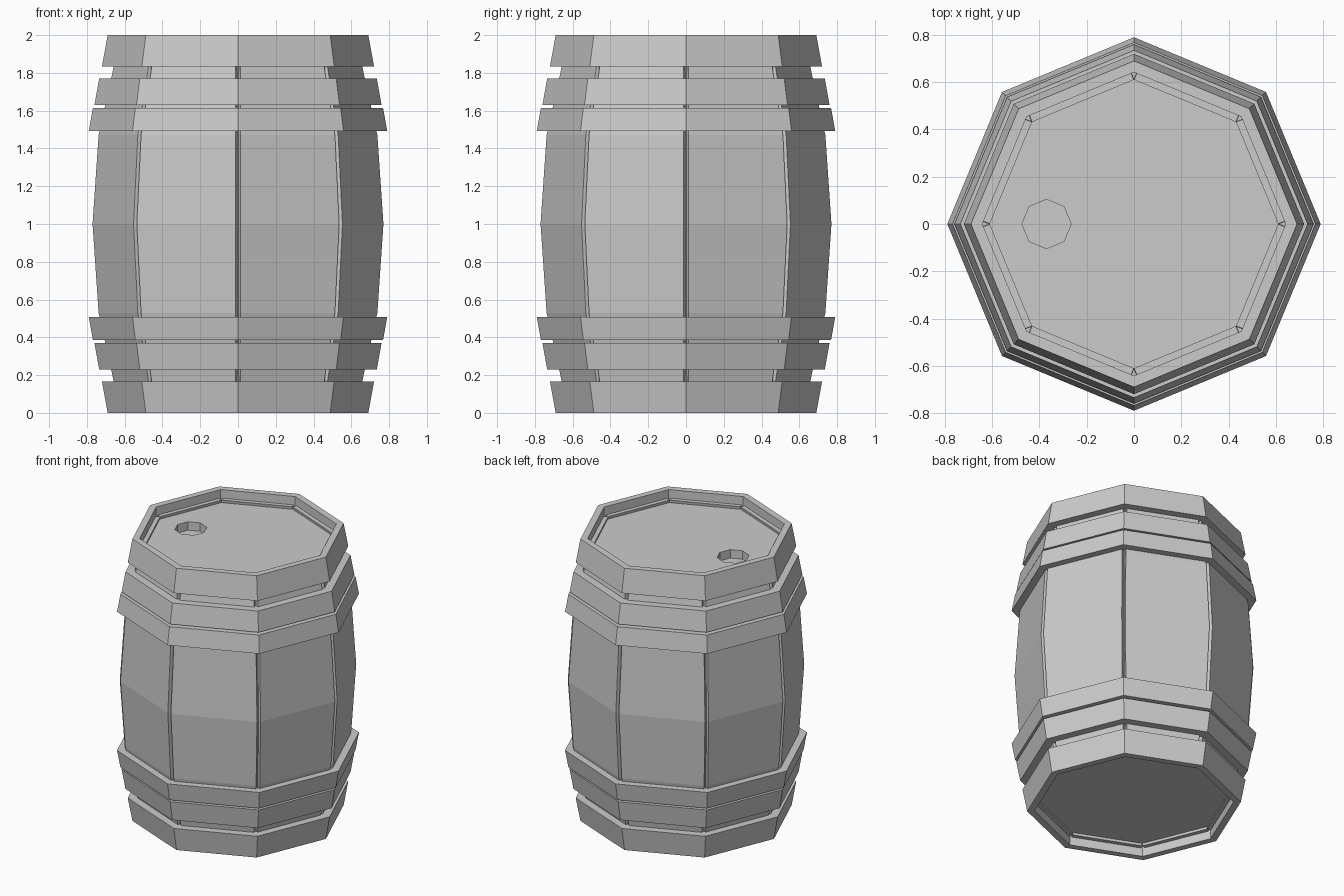
import bpy, bmesh
from math import cos, sin, pi
from mathutils import Vector

if "Cube" in bpy.data.objects:
    bpy.data.objects.remove(bpy.data.objects["Cube"])

SIDES = 8
# half profile of the barrel bulge: (corner radius, z)
LOWER = [(0.643, 0.06), (0.67, 0.2), (0.743, 0.53), (0.775, 1.0)]
BULGE = LOWER + [(r, 2 - z) for r, z in reversed(LOWER[:-1])]


def corner(r, i, z):
    a = 2 * pi * i / SIDES
    return Vector((r * cos(a), r * sin(a), z))


def finish(bm, name):
    bmesh.ops.recalc_face_normals(bm, faces=bm.faces)
    mesh = bpy.data.meshes.new(name)
    bm.to_mesh(mesh)
    bm.free()
    ob = bpy.data.objects.new(name, mesh)
    bpy.context.collection.objects.link(ob)
    return ob


def lathe(name, profile, ring=False):
    """Sweep a profile round z; ring closes it on itself, else cap both ends."""
    bm = bmesh.new()
    rows = [[bm.verts.new(corner(r, i, z)) for i in range(SIDES)] for r, z in profile]
    pairs = list(zip(rows, rows[1:]))
    if ring:
        pairs.append((rows[-1], rows[0]))
    else:
        bm.faces.new(rows[0])
        bm.faces.new(rows[-1])
    for a, b in pairs:
        for i in range(SIDES):
            j = (i + 1) % SIDES
            bm.faces.new((a[i], a[j], b[j], b[i]))
    return finish(bm, name)


# core with recessed heads: the floor of the grooves between staves
core_profile = [(0.655, 0.08)] + [(r - 0.025, z) for r, z in BULGE[1:-1]] + [(0.655, 1.92)]
core = lathe("barrel_core", core_profile)

# bung hole sunk into the top head
cutter = lathe("bung_hole_cutter", [(0.104, 1.86), (0.104, 2.1)])
cutter.location = (-0.37, 0, 0)
cutter.hide_render = True
cutter.hide_viewport = True
cut = core.modifiers.new("bung_hole", 'BOOLEAN')
cut.operation = 'DIFFERENCE'
cut.solver = 'EXACT'
cut.object = cutter

# staves: one bulging plank per side, narrow gap at each corner
for i in range(SIDES):
    bm = bmesh.new()
    rows = []
    for r, z in BULGE:
        a, b = corner(r, i, z), corner(r, i + 1, z)
        gap = (b - a).normalized() * 0.013
        inward = -((a + b) / 2 - Vector((0, 0, z))).normalized() * 0.03
        pts = (a + gap, b - gap, b - gap + inward, a + gap + inward)
        rows.append([bm.verts.new(p) for p in pts])
    for lo, hi in zip(rows, rows[1:]):
        for k in range(4):
            n = (k + 1) % 4
            bm.faces.new((lo[k], lo[n], hi[n], hi[k]))
    bm.faces.new(rows[0])
    bm.faces.new(rows[-1])
    finish(bm, f"stave_{i + 1}")

# hoops, mirrored bottom to top: (z0, outer r0, z1, outer r1, inner r0, inner r1)
HOOPS = {
    "end_rim": (0.0, 0.69, 0.165, 0.72, 0.642, 0.642),
    "outer_hoop": (0.23, 0.735, 0.37, 0.76, 0.66, 0.69),
    "inner_hoop": (0.385, 0.768, 0.508, 0.79, 0.70, 0.725),
}
for name, (z0, r0, z1, r1, i0, i1) in HOOPS.items():
    profile = [(r0, z0), (r1, z1), (i1, z1), (i0, z0)]
    lathe("lower_" + name, profile, ring=True)
    lathe("upper_" + name, [(r, 2 - z) for r, z in profile], ring=True)
